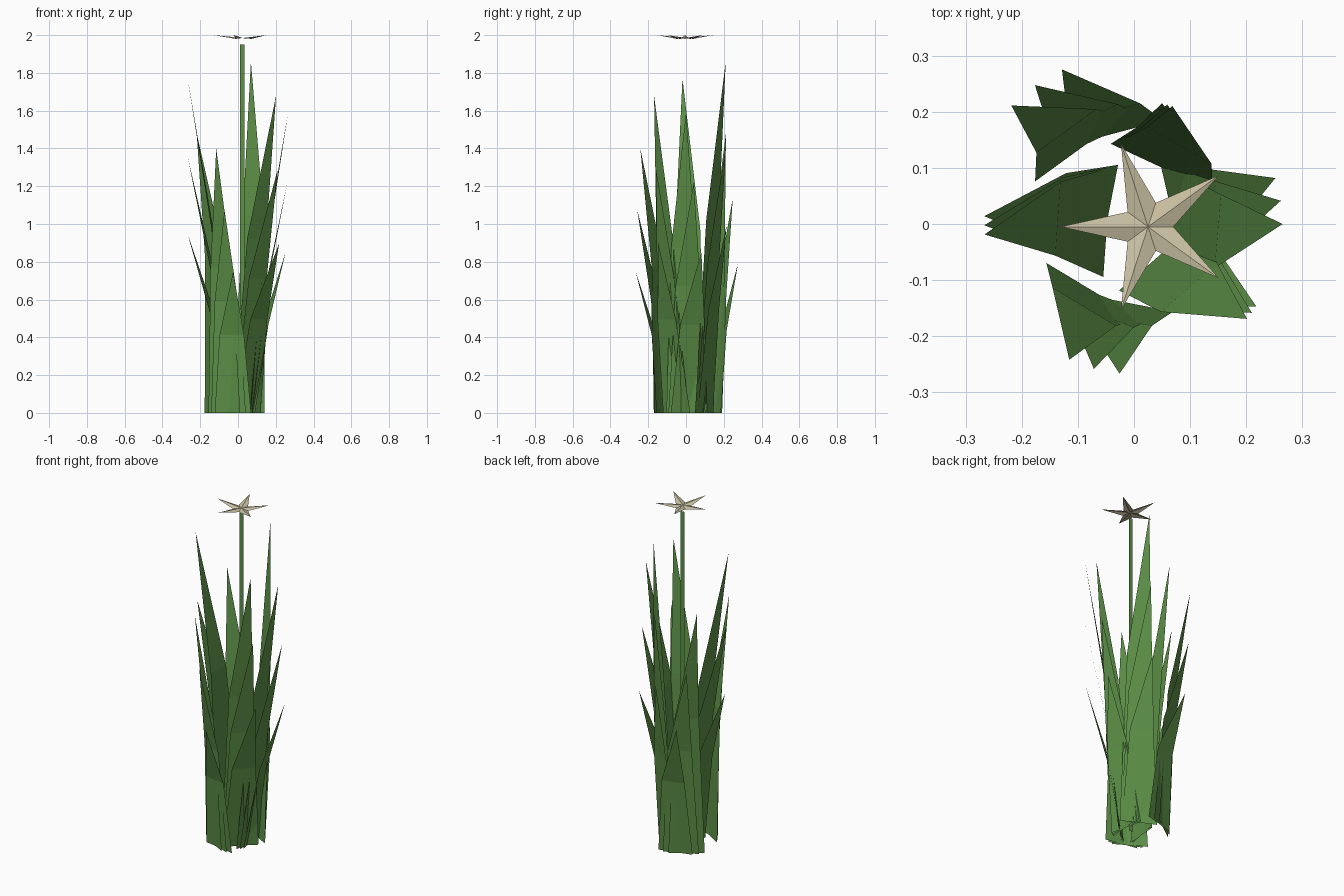
import bpy, math
from mathutils import Vector

if "Cube" in bpy.data.objects:
    bpy.data.objects.remove(bpy.data.objects["Cube"])


def material(name, rgb):
    m = bpy.data.materials.new(name)
    m.diffuse_color = (*rgb, 1)
    m.use_nodes = True
    m.node_tree.nodes["Principled BSDF"].inputs["Base Color"].default_value = m.diffuse_color
    return m


GREEN = material("leaf green", (0.11, 0.285, 0.064))
CREAM = material("petal cream", (0.60, 0.54, 0.37))


def make(name, verts, faces, mat):
    me = bpy.data.meshes.new(name)
    me.from_pydata(verts, [], faces)
    me.materials.append(mat)
    ob = bpy.data.objects.new(name, me)
    bpy.context.collection.objects.link(ob)
    return ob


def polar(r, deg):
    a = math.radians(deg)
    return Vector((r * math.cos(a), r * math.sin(a), 0))


def leaf(name, angle, r_base, r_mid, r_tip, tip_angle, height):
    """Flat blade: wide foot, narrower middle, pointed outward-leaning tip."""
    side = polar(1, angle + 90)
    up = Vector((0, 0, 1))
    foot, mid = polar(r_base, angle), polar(r_mid, angle) + up * height * 0.55
    tip = polar(r_tip, tip_angle) + up * height
    verts = [foot + side * 0.098, foot - side * 0.098,
             mid - side * 0.066, mid + side * 0.066, tip]
    return make(name, verts, [(0, 3, 2, 1), (3, 4, 2)], GREEN)


# Six blade families: angle, foot/middle/tip radius, tip angle, height, turn of the shortest copy
FAMILIES = [
    (-5, 0.070, 0.150, 0.265, 0, 1.59, 18),
    (60, 0.112, 0.162, 0.221, 72, 1.86, 5),
    (126, 0.165, 0.205, 0.304, 136, 1.48, -21),
    (176, 0.048, 0.136, 0.267, 184, 1.77, -7),
    (239, 0.140, 0.172, 0.268, 244.5, 1.40, 20),
    (-49, 0.072, 0.150, 0.263, -40, 1.68, 6),
]
# Each family repeats as three ever shorter, slightly turned blades
for i, (ang, rb, rm, rt, tip_ang, h, turn) in enumerate(FAMILIES):
    for k in range(3):
        t = turn * k / 2
        leaf(f"leaf_{i + 1}_{k + 1}", ang + t, rb, rm, rt, tip_ang + t, h * (1 - 0.2325 * k))

# Flower stalk: a flat strip facing front
make("stalk", [(0.01, 0, 0), (0.035, 0, 0), (0.035, 0, 1.95), (0.01, 0, 1.95)],
     [(0, 1, 2, 3)], GREEN)

# Star flower: five creased petals rising to their tips
centre = Vector((0.025, -0.005, 0))
verts = [centre + Vector((0, 0, 1.985))]
for i in range(10):
    r, z = (0.156, 2.0) if i % 2 == 0 else (0.045, 1.98)
    verts.append(centre + polar(r, 180 + 36 * i) + Vector((0, 0, z)))
make("flower", verts, [(0, i + 1, (i + 1) % 10 + 1) for i in range(10)], CREAM)
